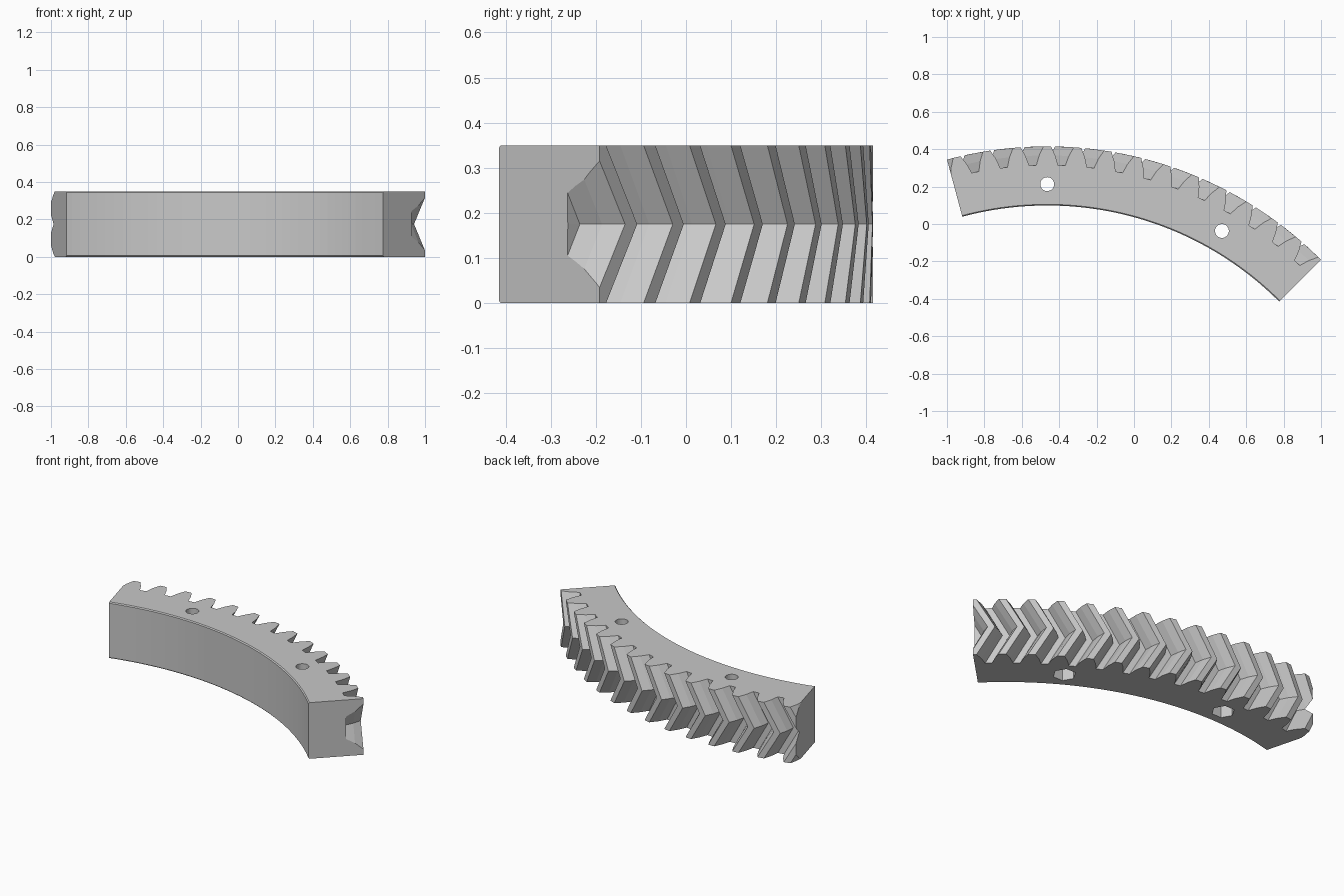
import bpy, bmesh
from math import sin, cos, radians, degrees

if "Cube" in bpy.data.objects:
    bpy.data.objects.remove(bpy.data.objects["Cube"])

# Ring geometry: angles run clockwise from +y around the ring centre
CX, CY = -0.464, -1.655
R_TIP, R_ROOT, R_IN, R_HOLE = 2.07, 1.97, 1.754, 1.868
HEIGHT, MID, CHAMFER = 0.35, 0.175, 0.006
PITCH, HELIX = 4.5, 2.8
START, END = -15, 45

steel = bpy.data.materials.new("plain_grey")
steel.use_nodes = True
grey = (0.58, 0.58, 0.58, 1)
steel.diffuse_color = grey
steel.node_tree.nodes["Principled BSDF"].inputs["Base Color"].default_value = grey


def polar(r, angle, z):
    a = radians(angle)
    return (CX + r * sin(a), CY + r * cos(a), z)


def loft(name, loops):
    """Closed solid through a stack of equal-length point loops."""
    bm = bmesh.new()
    rings = [[bm.verts.new(p) for p in loop] for loop in loops]
    n = len(rings[0])
    for low, high in zip(rings, rings[1:]):
        for i in range(n):
            j = (i + 1) % n
            bm.faces.new((low[i], low[j], high[j], high[i]))
    bm.faces.new(rings[0])
    bm.faces.new(rings[-1])
    bmesh.ops.recalc_face_normals(bm, faces=bm.faces)
    mesh = bpy.data.meshes.new(name)
    bm.to_mesh(mesh)
    bm.free()
    mesh.materials.append(steel)
    obj = bpy.data.objects.new(name, mesh)
    bpy.context.collection.objects.link(obj)
    return obj


def prism(name, centre, radius, sides, z0, z1):
    def ring(z):
        return [(centre[0] + radius * cos(radians(360 * i / sides)),
                 centre[1] + radius * sin(radians(360 * i / sides)), z)
                for i in range(sides)]
    return loft(name, [ring(z0), ring(z1)])


def cut(target, cutter, operation):
    mod = target.modifiers.new(cutter.name, 'BOOLEAN')
    mod.operation, mod.solver, mod.object = operation, 'EXACT', cutter
    bpy.context.view_layer.objects.active = target
    bpy.ops.object.modifier_apply(modifier=mod.name)
    bpy.data.objects.remove(cutter)


# Half of one tooth: radius and half width along the arc
half_tooth = [(R_ROOT, 0.061), (2.022, 0.044), (R_TIP, 0.020)]
tooth = [(r, -degrees(w / R_TIP)) for r, w in half_tooth]
tooth += [(r, -a) for r, a in reversed(tooth)]


def section(z):
    """Outline of the toothed ring at height z, twisted towards mid height."""
    twist = HELIX * (1 - abs(z - MID) / MID)
    outer = [polar(r, END + PITCH * k + a - twist, z)
             for k in range(-15, 3) for r, a in tooth]
    edge = min(z, HEIGHT - z)
    r_in = R_IN + max(0, CHAMFER - edge)
    inner = [polar(r_in, 55 - 1.5 * i, z) for i in range(54)]
    return outer + inner


# Herringbone gear body, trimmed to a one-sixth sector
body = loft("herringbone_gear_segment",
            [section(z) for z in (0, CHAMFER, MID, HEIGHT - CHAMFER, HEIGHT)])
wedge = loft("sector_wedge", [[(CX, CY, z), polar(3, START, z), polar(3, END, z)]
                              for z in (-1, 1)])
cut(body, wedge, 'INTERSECT')

# Bolt holes with hexagonal nut pockets underneath
for angle in (0, 30):
    centre = polar(R_HOLE, angle, 0)
    cut(body, prism("bolt_hole", centre, 0.037, 32, -1, 1), 'DIFFERENCE')
    cut(body, prism("nut_pocket", centre, 0.065, 6, -1, 0.12), 'DIFFERENCE')
